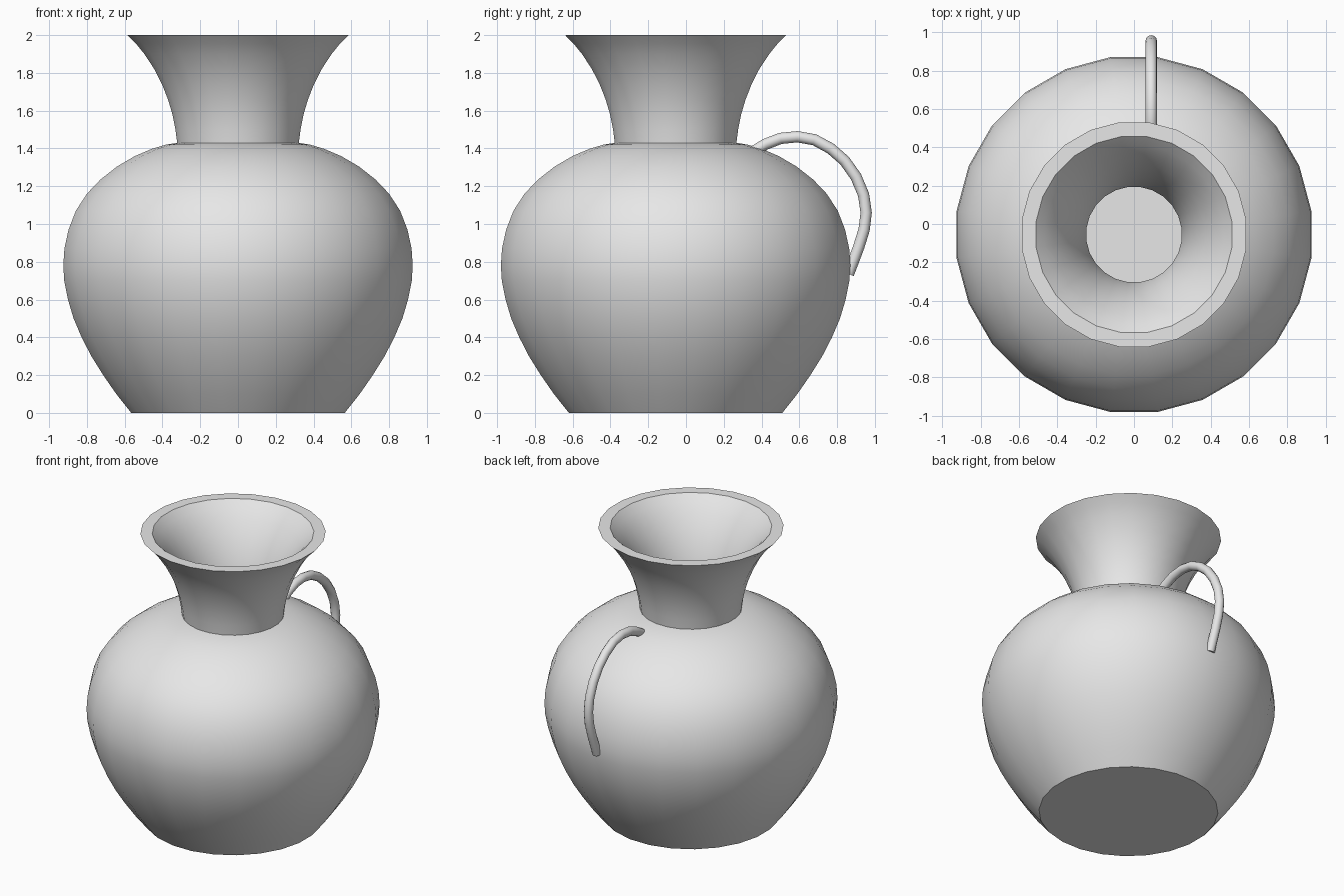
import bpy, bmesh, math
from mathutils import Vector

cube = bpy.data.objects.get("Cube")
if cube:
    bpy.data.objects.remove(cube, do_unlink=True)

# One plain clay colour
clay = bpy.data.materials.new("clay_grey")
clay.use_nodes = True
clay.diffuse_color = (0.8, 0.8, 0.8, 1)
clay.node_tree.nodes["Principled BSDF"].inputs["Base Color"].default_value = (0.8, 0.8, 0.8, 1)

SIDES = 24
AXIS_Y = -0.055     # the pot sits slightly forward of centre because of its handle
WALL = 0.075


def finish(name, bm):
    """Turn a bmesh into a shaded, coloured object."""
    bmesh.ops.recalc_face_normals(bm, faces=bm.faces[:])
    mesh = bpy.data.meshes.new(name)
    bm.to_mesh(mesh)
    bm.free()
    mesh.materials.append(clay)
    obj = bpy.data.objects.new(name, mesh)
    bpy.context.collection.objects.link(obj)
    bpy.ops.object.select_all(action='DESELECT')
    obj.select_set(True)
    bpy.context.view_layer.objects.active = obj
    bpy.ops.object.shade_smooth_by_angle(angle=math.radians(35))
    return obj


def skin(bm, rings):
    """Bridge successive rings and cap both ends."""
    n = len(rings[0])
    for a, b in zip(rings, rings[1:]):
        for i in range(n):
            j = (i + 1) % n
            bm.faces.new((a[i], a[j], b[j], b[i]))
    bm.faces.new(rings[0])
    bm.faces.new(rings[-1])


# Pot: outer wall up to the rim, then the inner wall down to the floor
belly = [(0.57, 0), (0.65, 0.1), (0.72, 0.2), (0.783, 0.3), (0.835, 0.4),
         (0.878, 0.5), (0.908, 0.6), (0.928, 0.7), (0.933, 0.78), (0.927, 0.87),
         (0.905, 0.97), (0.866, 1.07), (0.807, 1.16), (0.735, 1.235),
         (0.645, 1.305), (0.55, 1.36), (0.46, 1.398), (0.385, 1.42)]
neck = [(0.325, 1.43), (0.334, 1.5), (0.35, 1.58), (0.374, 1.66), (0.406, 1.74),
        (0.447, 1.82), (0.5, 1.9), (0.545, 1.955), (0.59, 2.0)]
neck_inside = [(r - WALL, z) for r, z in reversed(neck)]
belly_inside = [(0.25, 1.36), (0.36, 1.345), (0.5, 1.3), (0.6, 1.245), (0.69, 1.175),
                (0.765, 1.09), (0.825, 0.98), (0.855, 0.86), (0.858, 0.75),
                (0.835, 0.6), (0.765, 0.4), (0.655, 0.2), (0.55, WALL)]

bm = bmesh.new()
rings = []
for r, z in belly + neck + neck_inside + belly_inside:
    ring = []
    for i in range(SIDES):
        a = 2 * math.pi * (i + 0.5) / SIDES
        ring.append(bm.verts.new((r * math.cos(a), AXIS_Y + r * math.sin(a), z)))
    rings.append(ring)
skin(bm, rings)
finish("pot", bm)

# Handle: round tube swept along an arch at the back, ends sunk into the belly
HANDLE_X, TUBE = 0.09, 0.03
arch = [(0.36, 1.385), (0.42, 1.422), (0.5, 1.453), (0.59, 1.462), (0.68, 1.446),
        (0.765, 1.4), (0.84, 1.335), (0.9, 1.25), (0.94, 1.155), (0.954, 1.06),
        (0.943, 0.97), (0.915, 0.88), (0.885, 0.8), (0.86, 0.735)]
path = [Vector((HANDLE_X, y, z)) for y, z in arch]
side = Vector((1, 0, 0))

bm = bmesh.new()
rings = []
for k, p in enumerate(path):
    along = (path[min(k + 1, len(path) - 1)] - path[max(k - 1, 0)]).normalized()
    out = along.cross(side)
    ring = []
    for i in range(12):
        a = 2 * math.pi * i / 12
        ring.append(bm.verts.new(p + TUBE * (math.cos(a) * side + math.sin(a) * out)))
    rings.append(ring)
skin(bm, rings)
finish("handle", bm)
